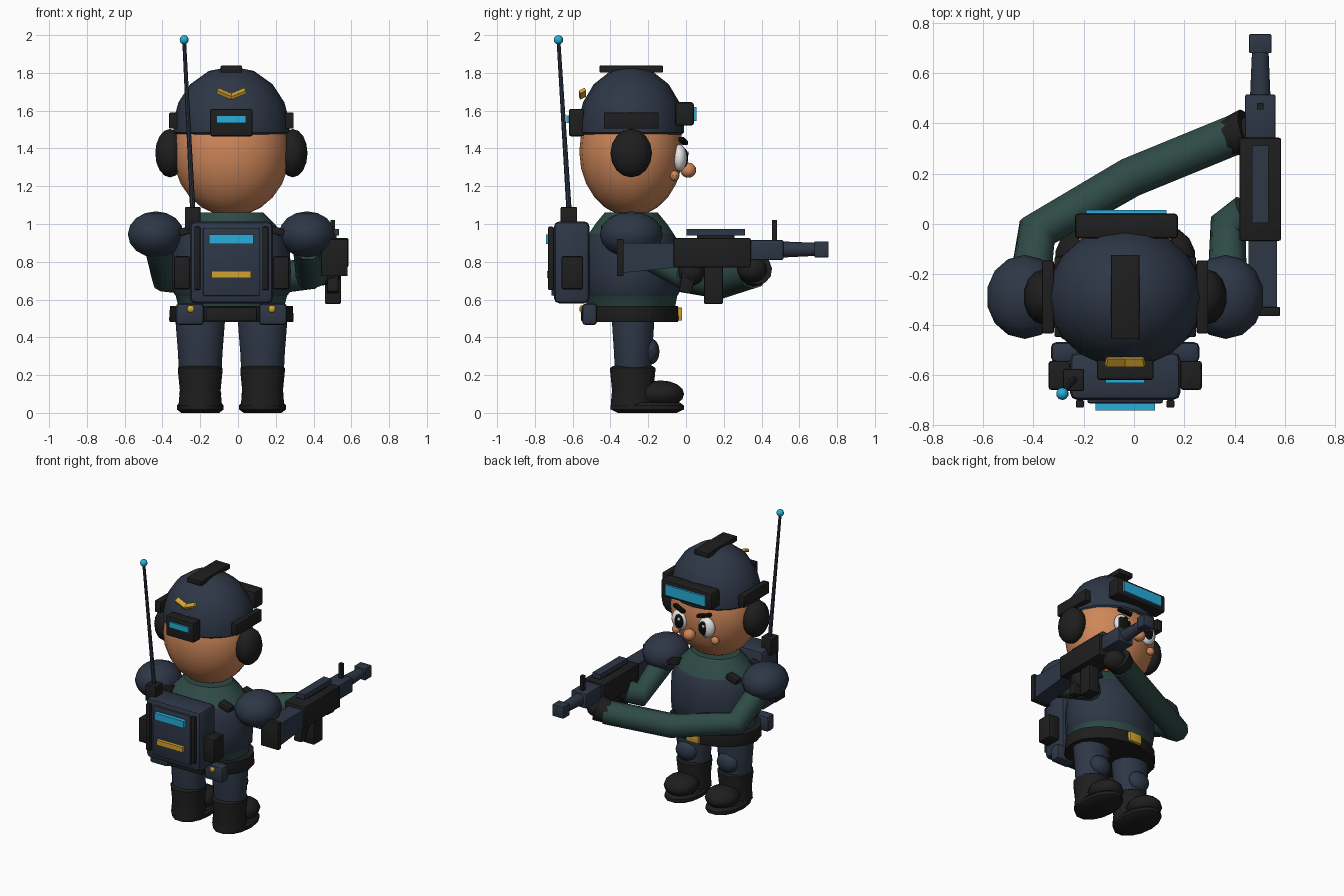
import bpy, bmesh, math
from mathutils import Vector, Matrix

if "Cube" in bpy.data.objects:
    bpy.data.objects.remove(bpy.data.objects["Cube"], do_unlink=True)


def material(name, r, g, b):
    m = bpy.data.materials.new(name)
    m.use_nodes = True
    m.diffuse_color = (r, g, b, 1)
    bsdf = next(n for n in m.node_tree.nodes if n.type == 'BSDF_PRINCIPLED')
    bsdf.inputs["Base Color"].default_value = (r, g, b, 1)
    bsdf.inputs["Roughness"].default_value = 0.8
    return m


navy = material("navy", .027, .038, .062)
black = material("charcoal", .013, .013, .013)
green = material("dark green", .028, .07, .062)
skin = material("skin", .62, .24, .1)
cyan = material("cyan", .02, .42, .7)
gold = material("gold", .65, .36, .03)
white = material("white", .82, .82, .82)
pupil_black = material("pupil black", .004, .004, .004)

CX, CY = -.035, -.29      # body axis
SIDES = (("right", -1), ("left", 1))


def finish(name, bm, mats, smooth=True):
    bmesh.ops.recalc_face_normals(bm, faces=bm.faces)
    me = bpy.data.meshes.new(name)
    bm.to_mesh(me)
    bm.free()
    ob = bpy.data.objects.new(name, me)
    bpy.context.collection.objects.link(ob)
    for m in mats if isinstance(mats, tuple) else (mats,):
        me.materials.append(m)
    if smooth:
        bpy.ops.object.select_all(action='DESELECT')
        ob.select_set(True)
        bpy.context.view_layer.objects.active = ob
        bpy.ops.object.shade_smooth_by_angle(angle=math.radians(40))
    return ob


def box(name, loc, size, mat, bevel=0, rot=(0, 0, 0)):
    bm = bmesh.new()
    bmesh.ops.create_cube(bm, size=1, matrix=Matrix.Diagonal((*size, 1)))
    if bevel:
        bmesh.ops.bevel(bm, geom=bm.edges[:], offset=bevel, segments=2, profile=.5, affect='EDGES')
    ob = finish(name, bm, mat, bevel > 0)
    ob.location, ob.rotation_euler = loc, rot
    return ob


def ball(name, loc, radii, mat, seg=16, rings=10):
    bm = bmesh.new()
    bmesh.ops.create_uvsphere(bm, u_segments=seg, v_segments=rings, radius=1,
                              matrix=Matrix.Diagonal((*radii, 1)))
    ob = finish(name, bm, mat)
    ob.location = loc
    return ob


def lathe(name, profile, mats, at=(CX, CY), ratio=1, seg=18, rule=None):
    """Stack of elliptical rings from (radius, height) pairs, capped at both ends."""
    bm = bmesh.new()
    rings = []
    for r, z in profile:
        turn = [2 * math.pi * i / seg for i in range(seg)]
        rings.append([bm.verts.new((at[0] + r * math.cos(a), at[1] + r * ratio * math.sin(a), z))
                      for a in turn])
    for lo, hi in zip(rings, rings[1:]):
        for i in range(seg):
            j = (i + 1) % seg
            bm.faces.new((lo[i], lo[j], hi[j], hi[i]))
    bm.faces.new(rings[0])
    bm.faces.new(rings[-1])
    if rule:
        for f in bm.faces:
            f.material_index = rule(f.calc_center_median().z)
    return finish(name, bm, mats)


def rod(name, a, b, r1, r2, mat, seg=12):
    a, b = Vector(a), Vector(b)
    bm = bmesh.new()
    turn = (b - a).to_track_quat('Z', 'Y').to_matrix().to_4x4()
    bmesh.ops.create_cone(bm, cap_ends=True, segments=seg, radius1=r1, radius2=r2,
                          depth=(b - a).length, matrix=Matrix.Translation((a + b) / 2) @ turn)
    return finish(name, bm, mat)


def sleeve(name, points, radius, mat):
    cu = bpy.data.curves.new(name, 'CURVE')
    cu.dimensions = '3D'
    cu.bevel_depth, cu.bevel_resolution, cu.use_fill_caps = radius, 3, True
    sp = cu.splines.new('POLY')
    sp.points.add(len(points) - 1)
    for p, co in zip(sp.points, points):
        p.co = (*co, 1)
    ob = bpy.data.objects.new(name, cu)
    bpy.context.collection.objects.link(ob)
    cu.materials.append(mat)
    bpy.ops.object.select_all(action='DESELECT')
    ob.select_set(True)
    bpy.context.view_layer.objects.active = ob
    bpy.ops.object.convert(target='MESH')
    bpy.ops.object.shade_smooth_by_angle(angle=math.radians(50))


# Torso: green shirt with a navy vest band, and the belt
lathe("torso", [(.25, .5), (.28, .56), (.295, .62), (.31, .64), (.315, .75), (.31, .85), (.285, .93),
                (.27, .95), (.23, 1.0), (.17, 1.06)],
      (green, navy), ratio=.84, rule=lambda z: 1 if .61 < z < .94 else 0)
lathe("belt", [(.325, .48), (.33, .49), (.325, .565)], black, ratio=.77)
box("belt_buckle", (CX, -.035, .523), (.1, .03, .07), gold, .006)
box("belt_rear_plate", (CX, -.54, .523), (.27, .03, .075), black, .005)

# Head and face
ball("head", (CX, CY, 1.385), (.31, .275, .345), skin, 20, 12)
ball("nose", (CX, .012, 1.285), (.042, .042, .04), skin)
for side, s in SIDES:
    ball(side + "_eye", (CX + s * .108, -.035, 1.35), (.062, .04, .072), white)
    ball(side + "_pupil", (CX + s * .098, -.008, 1.35), (.036, .019, .05), pupil_black)
    ball(side + "_eye_glint", (CX + s * .098 - .012, .009, 1.373), (.01, .006, .012), white, 8, 6)
    box(side + "_eyebrow", (CX + s * .1, -.015, 1.44), (.1, .03, .022), pupil_black, .004,
        (0, s * -.22, s * -.25))
    ball(side + "_cheek", (CX + s * .157, -.06, 1.255), (.03, .025, .028), skin, 10, 8)
    ball(side + "_ear_muff", (CX + s * .325, CY, 1.375), (.08, .11, .128), black, 14, 8)
    box(side + "_helmet_rail", (CX + s * .307, CY, 1.547), (.046, .29, .085), black, .006)

# Helmet with top rail, visor, rear lamp and chevron
lathe("helmet", [(.295, 1.475), (.307, 1.485), (.306, 1.55), (.28, 1.645), (.218, 1.74),
                 (.12, 1.81), (.01, 1.832)], navy, ratio=.91, seg=20)
box("helmet_top_rail", (CX, CY, 1.82), (.113, .335, .036), black, .004)
box("visor_frame", (CX + .005, -.008, 1.583), (.41, .1, .125), black, .015)
box("visor_lens", (CX + .005, .047, 1.583), (.32, .018, .075), cyan)
box("rear_lamp_housing", (CX, -.58, 1.537), (.225, .08, .145), black, .01)
box("rear_lamp", (CX, -.624, 1.555), (.155, .016, .04), cyan)
for side, s in SIDES:
    box("chevron_" + side, (CX + s * .036, -.548, 1.69), (.085, .035, .018), gold, 0, (.5, s * -.4, 0))

# Legs and boots
for side, s in SIDES:
    x = CX + s * .165
    lathe(side + "_leg", [(.112, .2), (.118, .32), (.132, .5), (.12, .56)], navy, (x, -.28), .88, 14)
    ball(side + "_knee_pad", (x, -.19, .325), (.08, .05, .07), navy, 12, 8)
    lathe(side + "_boot", [(.115, .04), (.108, .12), (.118, .22), (.118, .238), (.105, .247)],
          black, (x, -.282), 1.04, 14)
    ball(side + "_toe_cap", (x, -.135, .1), (.115, .125, .072), black, 14, 8)
    lathe(side + "_sole", [(.1, 0), (.124, .018), (.124, .04), (.11, .055)], black, (x, -.205), 1.6, 14)

    # Shoulders, strap buckles and belt pouches
    ball(side + "_shoulder", (CX + s * .4, CY, .945), (.152, .167, .122), navy, 14, 8)
    for end, y in (("front", .13), ("rear", -.13)):
        box(f"{side}_strap_buckle_{end}", (CX + s * .235, CY + y, .965), (.09, .06, .04), black, .008,
            (0, s * .3, 0))
    box(side + "_belt_pouch", (CX + s * .22, -.51, .522), (.15, .08, .115), navy, .02)
    ball(side + "_pouch_stud", (CX + s * .215, -.552, .55), (.02, .012, .02), gold, 8, 6)

# Backpack with frame, side pouches and lights
box("backpack", (CX, -.605, .797), (.44, .19, .435), navy, .03)
box("backpack_panel", (CX, -.703, .8), (.3, .02, .36), navy, .008)
box("backpack_lamp", (CX, -.724, .92), (.235, .035, .05), cyan)
box("backpack_label", (CX, -.722, .732), (.21, .03, .036), gold)
for side, s in SIDES:
    box(side + "_pack_bar", (CX + s * .18, -.715, .818), (.032, .03, .335), black, .006)
    box(side + "_pack_pouch", (CX + s * .262, -.602, .742), (.085, .115, .175), black, .01)

# Radio and antenna
box("radio", (-.24, -.62, 1.03), (.083, .087, .12), black, .006)
rod("antenna", (-.24, -.62, 1.08), (-.285, -.675, 1.97), .014, .01, navy, 8)
ball("antenna_tip", (-.285, -.675, 1.975), (.025, .025, .025), cyan, 10, 8)

# Arms and gloves
sleeve("right_arm", [(-.42, -.28, .9), (-.385, -.03, .72), (-.015, .185, .685), (.4, .355, .74)], .083, green)
sleeve("left_arm", [(.37, -.28, .88), (.375, -.01, .73), (.45, .04, .76)], .08, green)
rod("right_cuff", (.36, .34, .735), (.45, .37, .765), .075, .09, black)
ball("right_glove", (.46, .35, .76), (.08, .08, .07), black, 12, 8)
ball("left_glove", (.48, .03, .75), (.07, .07, .075), black, 12, 8)

# Rifle, along y
GX = .502
box("rifle_receiver", (GX, .138, .848), (.165, .41, .155), black, .008)
box("rifle_handguard", (GX, .42, .862), (.12, .19, .105), navy, .006)
box("rifle_top_rail", (GX, .158, .957), (.064, .31, .034), navy)
box("rifle_rail_mount", (GX, .158, .932), (.04, .2, .03), black)
box("rifle_sight", (GX, .468, .965), (.024, .025, .11), black)
rod("rifle_barrel", (GX, .5, .865), (GX, .7, .866), .043, .034, navy, 10)
box("rifle_muzzle", (GX, .717, .866), (.088, .075, .085), navy, .004)
stock = box("rifle_stock", (GX + .01, -.2, .835), (.115, .29, .13), navy)
for v in stock.data.vertices:
    if v.co.y < 0 and v.co.z < 0:
        v.co.z -= .03
box("rifle_butt_plate", (GX + .008, -.348, .822), (.14, .036, .195), black, .004)
box("rifle_magazine", (GX, .145, .68), (.085, .1, .205), black, .006)
box("rifle_grip", (GX, .01, .71), (.06, .07, .15), black, .008, (-.2, 0, 0))
